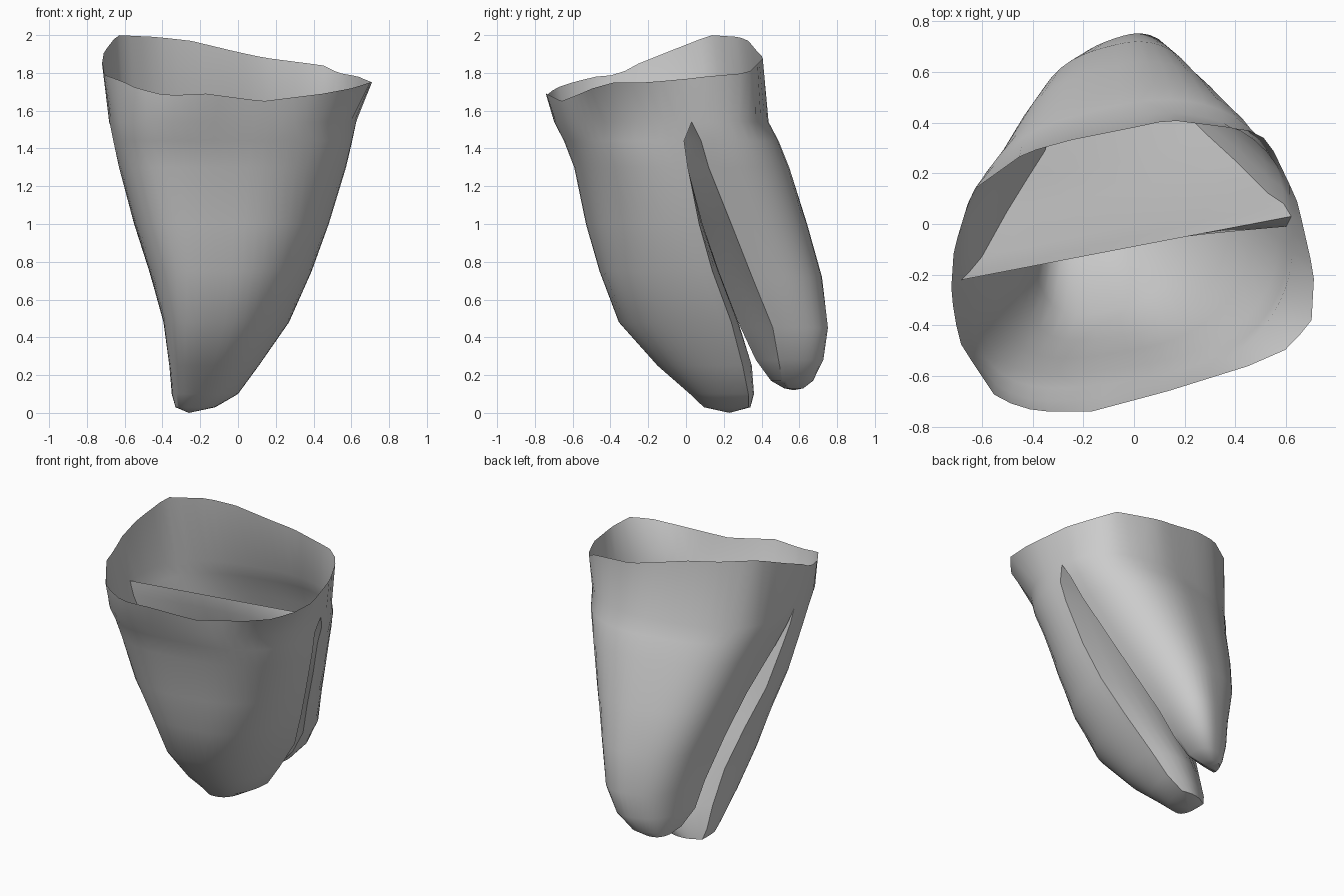
import bpy
import bmesh
import math
from mathutils import Vector

cube = bpy.data.objects.get("Cube")
if cube:
    bpy.data.objects.remove(cube, do_unlink=True)

OUTER = 28   # segments around the outside of each lobe
INNER = 8    # segments across the wall facing the other lobe


def resample(points, count):
    """Spread points evenly along a polyline."""
    lengths = [0.0]
    for a, b in zip(points, points[1:]):
        lengths.append(lengths[-1] + (b - a).length)
    result, seg = [], 0
    for i in range(count + 1):
        target = lengths[-1] * i / count
        while seg < len(points) - 2 and lengths[seg + 1] < target:
            seg += 1
        span = lengths[seg + 1] - lengths[seg]
        result.append(points[seg].lerp(points[seg + 1], (target - lengths[seg]) / span))
    return result


def outer_arc(z, left, right, apex, powers):
    """Superellipse arc over the apex, with its own squareness on each side."""
    left, right, apex = (Vector((*p, z)) for p in (left, right, apex))
    middle, half = (left + right) / 2, (right - left) / 2
    dense = []
    for i in range(81):
        angle = math.pi * i / 80
        c, s = math.cos(angle), max(math.sin(angle), 0.0)
        power = powers[0] if c > 0 else powers[1]
        along = -math.copysign(abs(c) ** (2 / power), c)
        dense.append(middle + half * along + (apex - middle) * s ** (2 / power))
    dense[0], dense[-1] = left, right
    return resample(dense, OUTER)


def inner_arc(z, left, right, bulge):
    """Gently bowed wall from the right edge back to the left edge, ends left out."""
    left, right = Vector((*left, z)), Vector((*right, z))
    points = []
    for i in range(1, INNER):
        t = i / INNER
        points.append(right.lerp(left, t) + Vector((0, bulge * math.sin(math.pi * t), 0)))
    return points


def bridge(bm, ring_a, ring_b, closed):
    count = len(ring_a)
    for i in range(count if closed else count - 1):
        j = (i + 1) % count
        bm.faces.new((ring_a[i], ring_a[j], ring_b[j], ring_b[i]))


def add_lobe(bm, stations, powers, bulge, tip, rim):
    """One tapering lobe plus its half of the collar up to the rim."""
    rings = []
    for index, (z, left, right, apex) in enumerate(stations):
        # the inner wall is straight at the saddle and flatter near both ends
        ease = min(index, len(stations) - index, 3) / 3
        points = outer_arc(z, left, right, apex, powers)
        points += inner_arc(z, left, right, bulge * ease)
        rings.append([bm.verts.new(p) for p in points])
    for upper, lower in zip(rings, rings[1:]):
        bridge(bm, upper, lower, True)
    # rounded tip
    end = bm.verts.new(tip)
    last = rings[-1]
    for i, vert in enumerate(last):
        bm.faces.new((vert, last[(i + 1) % len(last)], end))
    # collar
    top = [bm.verts.new(p) for p in resample([Vector(p) for p in rim], OUTER)]
    bridge(bm, top, rings[0][:OUTER + 1], False)


# Shared saddle and rim ends
saddle_left, saddle_right = (-.68, -.22), (.62, .03)
rim_left, rim_right = (-.72, -.25, 1.85), (.66, .02, 1.77)

front_rim = [rim_left, (-.71, -.36, 1.79), (-.68, -.48, 1.78), (-.6, -.6, 1.75),
             (-.54, -.69, 1.72), (-.38, -.74, 1.68), (-.17, -.74, 1.69),
             (.13, -.66, 1.65), (.45, -.56, 1.69), (.61, -.49, 1.72),
             (.7, -.38, 1.75), (.71, -.2, 1.75), rim_right]
back_rim = [rim_left, (-.71, -.1, 1.91), (-.64, .13, 2), (-.43, .28, 1.99),
            (-.25, .33, 1.97), (0, .38, 1.91), (.14, .41, 1.88),
            (.45, .37, 1.84), (.53, .33, 1.8), (.64, .1, 1.78), rim_right]

# Height, left edge, right edge, outermost point
front_lobe = [
    (1.54, saddle_left, saddle_right, (.03, -.65)),
    (1.44, (-.66, -.21), (.6, -.01), (.02, -.61)),
    (1.3, (-.63, -.17), (.57, .01), (0, -.56)),
    (1, (-.55, -.1), (.48, .07), (-.02, -.5)),
    (.75, (-.47, .02), (.39, .14), (-.04, -.44)),
    (.48, (-.39, .13), (.27, .24), (-.08, -.34)),
    (.25, (-.36, .22), (.11, .3), (-.14, -.14)),
    (.1, (-.35, .27), (0, .33), (-.18, .03)),
    (.03, (-.33, .29), (-.12, .33), (-.23, .1)),
]
back_lobe = [
    (1.54, saddle_left, saddle_right, (-.05, .42)),
    (1.44, (-.65, -.19), (.59, .08), (-.05, .47)),
    (1.3, (-.6, -.13), (.53, .12), (-.04, .53)),
    (1, (-.5, .05), (.41, .24), (-.05, .63)),
    (.72, (-.42, .18), (.29, .35), (-.06, .71)),
    (.45, (-.35, .29), (.18, .46), (-.05, .74)),
    (.28, (-.33, .37), (.08, .49), (-.07, .72)),
    (.17, (-.28, .45), (-.02, .51), (-.11, .67)),
    (.13, (-.24, .52), (-.1, .54), (-.15, .62)),
]

bm = bmesh.new()
add_lobe(bm, front_lobe, (3.5, 2.4), .085, (-.26, .23, 0), front_rim)
add_lobe(bm, back_lobe, (3.1, 2.1), -.01, (-.16, .57, .12), back_rim)
bmesh.ops.remove_doubles(bm, verts=bm.verts, dist=0.0005)
bmesh.ops.recalc_face_normals(bm, faces=bm.faces)

mesh = bpy.data.meshes.new("two_lobed_shell")
bm.to_mesh(mesh)
bm.free()
shell = bpy.data.objects.new("two_lobed_shell", mesh)
bpy.context.collection.objects.link(shell)

# Plain grey surface
grey = bpy.data.materials.new("light_grey")
grey.use_nodes = True
colour = (.6, .6, .6, 1)
grey.diffuse_color = colour
grey.node_tree.nodes["Principled BSDF"].inputs["Base Color"].default_value = colour
mesh.materials.append(grey)

bpy.ops.object.select_all(action="DESELECT")
shell.select_set(True)
bpy.context.view_layer.objects.active = shell
bpy.ops.object.shade_smooth_by_angle(angle=math.radians(40))
